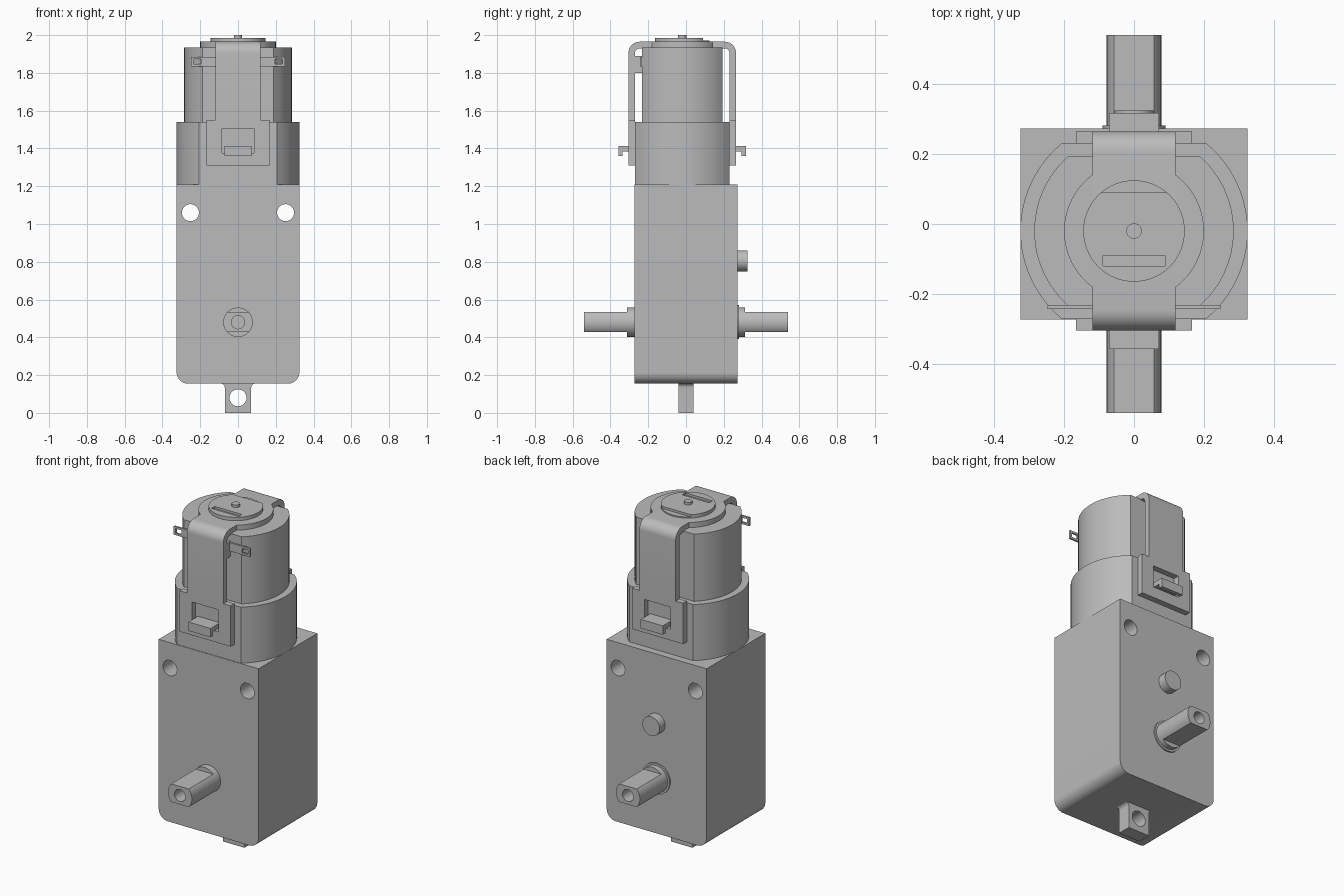
import bpy, bmesh, math
from mathutils import Vector

if "Cube" in bpy.data.objects:
    bpy.data.objects.remove(bpy.data.objects["Cube"])

grey = bpy.data.materials.new("plain grey")
grey.diffuse_color = (0.5, 0.5, 0.5, 1)
grey.use_nodes = True
grey.node_tree.nodes["Principled BSDF"].inputs["Base Color"].default_value = grey.diffuse_color


def prism(name, pts, axis, lo, hi):
    """Extrude a 2D outline along an axis: 'x' uses (y,z), 'y' uses (x,z), 'z' uses (x,y)."""
    place = {"x": lambda a, b, t: (t, a, b),
             "y": lambda a, b, t: (a, t, b),
             "z": lambda a, b, t: (a, b, t)}[axis]
    bm = bmesh.new()
    face = bm.faces.new([bm.verts.new(place(a, b, lo)) for a, b in pts])
    out = bmesh.ops.extrude_face_region(bm, geom=[face])
    moved = [v for v in out["geom"] if isinstance(v, bmesh.types.BMVert)]
    bmesh.ops.translate(bm, verts=moved, vec=Vector(place(0, 0, hi - lo)))
    bmesh.ops.recalc_face_normals(bm, faces=bm.faces)
    mesh = bpy.data.meshes.new(name)
    bm.to_mesh(mesh)
    bm.free()
    mesh.materials.append(grey)
    obj = bpy.data.objects.new(name, mesh)
    bpy.context.collection.objects.link(obj)
    return obj


def rect(a0, a1, b0, b1):
    return [(a0, b0), (a1, b0), (a1, b1), (a0, b1)]


def box(name, x0, x1, y0, y1, z0, z1):
    return prism(name, rect(x0, x1, y0, y1), "z", z0, z1)


def arc(ca, cb, r, start, end, n=10):
    """Points on an arc, angles in degrees."""
    angles = [math.radians(start + (end - start) * i / n) for i in range(n + 1)]
    return [(ca + r * math.cos(t), cb + r * math.sin(t)) for t in angles]


def circle(ca, cb, r, n=48):
    return arc(ca, cb, r, 0, 360, n)[:-1]


def flatted(ca, cb, r, h):
    """Circle cut by two flats at distance h above and below the centre."""
    d = math.degrees(math.asin(h / r))
    return arc(ca, cb, r, -d, d, 24) + arc(ca, cb, r, 180 - d, 180 + d, 24)


def boolean(obj, other, operation="DIFFERENCE"):
    mod = obj.modifiers.new("bool", "BOOLEAN")
    mod.object, mod.operation, mod.solver = other, operation, "EXACT"
    bpy.context.view_layer.objects.active = obj
    bpy.ops.object.modifier_apply(modifier=mod.name)
    bpy.data.objects.remove(other)


# Gearbox with rounded lower corners and two mounting holes
W, D = 0.325, 0.273
outline = (arc(-W + 0.06, 0.215, 0.06, 180, 270) + arc(W - 0.06, 0.215, 0.06, 270, 360)
           + [(W, 1.21), (-W, 1.21)])
gearbox = prism("gearbox", outline, "y", -D, D)
for x in (-0.252, 0.252):
    boolean(gearbox, prism("cutter", circle(x, 1.06, 0.045), "y", -1, 1))

# Mounting tab below, flared into the gearbox
tab = prism("mounting_tab", [(-0.07, 0), (0.07, 0)] + arc(0.092, 0.134, 0.022, 180, 90, 6)
            + arc(-0.092, 0.134, 0.022, 90, 0, 6), "y", -0.04, 0.04)
boolean(tab, prism("cutter", circle(0, 0.08, 0.045), "y", -1, 1))

# Output shafts with flats and a bored end, plus round collars
for side, label in ((-1, "front"), (1, "back")):
    shaft = prism(label + "_shaft", flatted(0, 0.48, 0.078, 0.053), "y",
                  *sorted((side * 0.26, side * 0.54)))
    boolean(shaft, prism("cutter", circle(0, 0.48, 0.035, 32), "y",
                         *sorted((side * 0.36, side * 0.6))))
    prism(label + "_collar", circle(0, 0.48, 0.078), "y", *sorted((side * 0.26, side * 0.312)))
prism("back_collar_flange", circle(0, 0.48, 0.09), "y", 0.26, 0.281)

# Locating peg
prism("locating_peg", circle(0, 0.805, 0.056), "y", 0.26, 0.325)

# Motor sleeve and motor can, both round with front and back flats
CY = -0.02
prism("motor_sleeve", flatted(0, CY, 0.325, 0.25), "z", 1.2, 1.54)
prism("motor_can", flatted(0, CY, 0.285, 0.214), "z", 1.53, 1.935)

# End cap: disc with a lower step at the back, a slot and the spindle end
disc = prism("end_cap", circle(0, CY, 0.145, 64), "z", 1.955, 1.985)
boolean(disc, box("cutter", -0.3, 0.3, 0.09, 0.3, 1.972, 2.1))
boolean(disc, box("cutter", -0.088, 0.088, -0.12, -0.09, 1.972, 2.1))
prism("spindle_end", circle(0, CY, 0.022, 24), "z", 1.97, 2.0)

# Retaining strap: bent band over the motor with a ring on top
T, R, TOP, F, B = 0.035, 0.06, 1.965, -0.305, 0.265
band = ([(F, 1.31)] + arc(F + R, TOP - R, R, 180, 90) + arc(B - R, TOP - R, R, 90, 0)
        + [(B, 1.31), (B - T, 1.31)] + arc(B - R, TOP - R, R - T, 0, 90)
        + arc(F + R, TOP - R, R - T, 90, 180) + [(F + T, 1.31)])
strap = prism("retaining_strap", band, "x", -0.118, 0.118)
boolean(strap, prism("ring", circle(0, CY, 0.2, 64), "z", 1.93, TOP), "UNION")
for y0 in (F, B - T):
    boolean(strap, box("wide_foot", -0.166, 0.166, y0, y0 + T, 1.31, 1.55), "UNION")
boolean(strap, box("cutter", -0.086, 0.086, -1, 1, 1.375, 1.505))

# Hooked catches that hold the strap through its windows
for side, label in ((-1, "front"), (1, "back")):
    ys = CY + side * 0.24, CY + side * 0.315, CY + side * 0.338
    hook = [(ys[0], 1.385), (ys[1], 1.385), (ys[1], 1.36), (ys[2], 1.36),
            (ys[2], 1.412), (ys[0], 1.412)]
    prism(label + "_catch", hook, "x", -0.072, 0.072)

# Electrical terminals and their holder behind the strap
box("terminal_holder", -0.115, 0.115, -0.27, -0.23, 1.8, 1.89)
for side, label in ((-1, "left"), (1, "right")):
    term = box(label + "_terminal", *sorted((side * 0.1, side * 0.248)), -0.243, -0.233, 1.835, 1.885)
    boolean(term, box("cutter", *sorted((side * 0.197, side * 0.235)), -0.4, -0.1, 1.847, 1.873))

# Smooth the round surfaces, keep the edges sharp
for obj in bpy.context.scene.objects:
    obj.select_set(True)
bpy.context.view_layer.objects.active = gearbox
bpy.ops.object.shade_smooth_by_angle(angle=math.radians(30))
